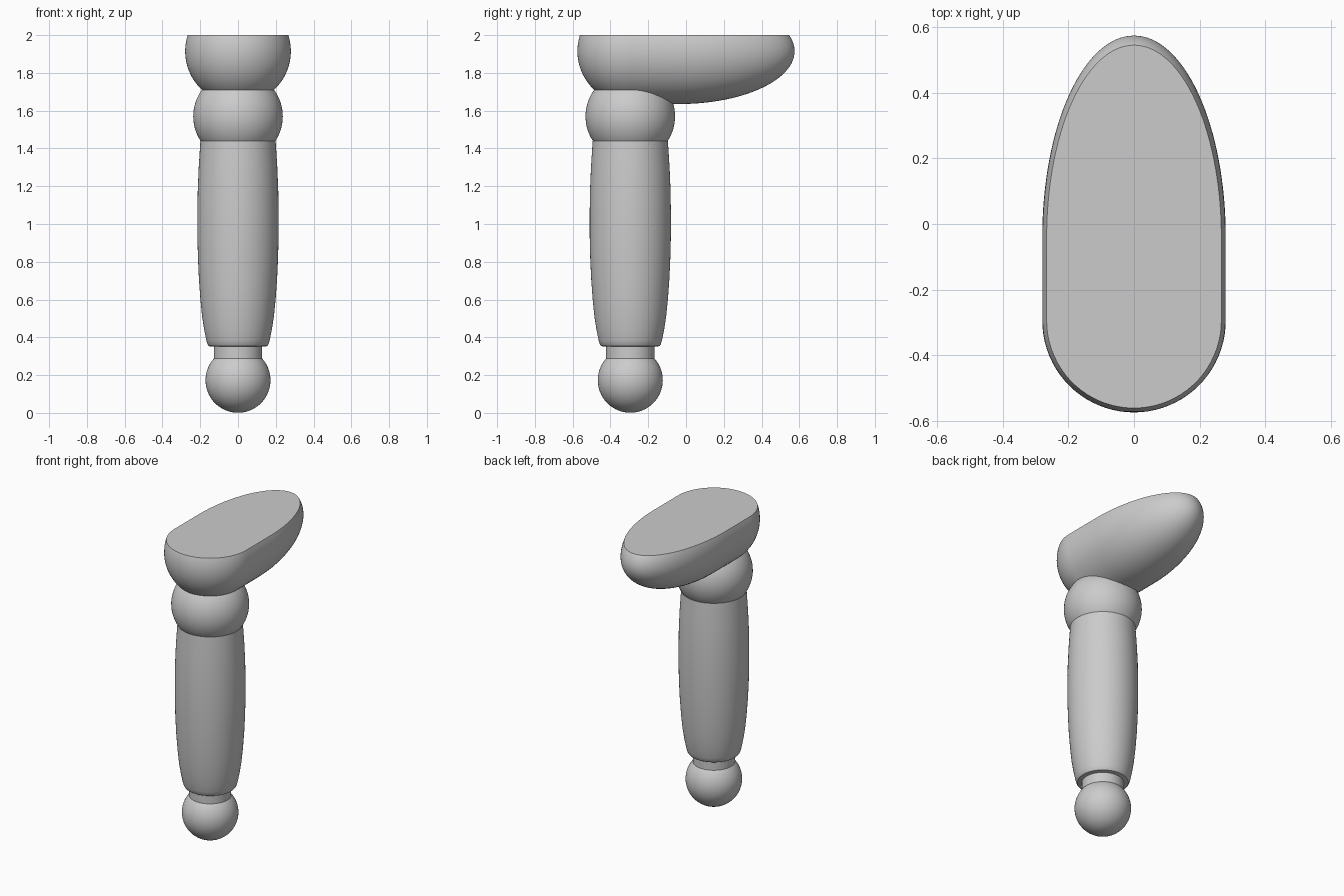
import bpy, bmesh
from math import sin, cos, pi, radians
from mathutils import Matrix, Vector

if "Cube" in bpy.data.objects:
    bpy.data.objects.remove(bpy.data.objects["Cube"])

AXIS_Y = -0.295      # shared vertical axis of the leg
SEGMENTS = 64

grey = bpy.data.materials.new("plain grey")
grey.use_nodes = True
grey.diffuse_color = (0.6, 0.6, 0.6, 1)
grey.node_tree.nodes["Principled BSDF"].inputs["Base Color"].default_value = (0.6, 0.6, 0.6, 1)


def arc(radius, length, centre, start, end, steps=20):
    """Elliptical arc as (radius, height) points; angles run from the bottom pole."""
    angles = [radians(start + (end - start) * i / steps) for i in range(steps + 1)]
    return [(radius * sin(a), centre - length * cos(a)) for a in angles]


def lathe(name, profile, matrix, cut_height=None):
    """Spin a profile round z, place it and optionally slice it flat on top."""
    bm = bmesh.new()
    verts = [bm.verts.new((r, 0, z)) for r, z in profile]
    edges = [bm.edges.new(pair) for pair in zip(verts, verts[1:])]
    bmesh.ops.spin(bm, geom=verts + edges, cent=(0, 0, 0), axis=(0, 0, 1),
                   angle=2 * pi, steps=SEGMENTS)
    bmesh.ops.remove_doubles(bm, verts=bm.verts, dist=0.0005)
    bm.transform(matrix)
    if cut_height is not None:
        bmesh.ops.bisect_plane(bm, geom=bm.verts[:] + bm.edges[:] + bm.faces[:],
                               plane_co=(0, 0, cut_height), plane_no=(0, 0, 1),
                               clear_outer=True)
        rim = [e for e in bm.edges if e.is_boundary]
        bmesh.ops.contextual_create(bm, geom=rim)
    bmesh.ops.recalc_face_normals(bm, faces=bm.faces)
    mesh = bpy.data.meshes.new(name)
    bm.to_mesh(mesh)
    bm.free()
    mesh.materials.append(grey)
    obj = bpy.data.objects.new(name, mesh)
    bpy.context.collection.objects.link(obj)
    bpy.ops.object.select_all(action="DESELECT")
    obj.select_set(True)
    bpy.context.view_layer.objects.active = obj
    bpy.ops.object.shade_smooth_by_angle(angle=radians(35))
    return obj


upright = Matrix.Translation((0, AXIS_Y, 0))

# Ball joint at the lower end, with its short neck
lathe("ball_joint", arc(0.172, 0.172, 0.173, 0, 180, 40), upright)
lathe("neck", [(0, 0.25), (0.128, 0.25), (0.128, 0.38), (0, 0.38)], upright)

# Gently swelling shaft with a rounded lower rim
lathe("shaft", [(0, 0.352), (0.146, 0.352), (0.155, 0.354), (0.161, 0.362),
                (0.168, 0.385), (0.179, 0.44), (0.19, 0.51), (0.199, 0.6),
                (0.207, 0.71), (0.212, 0.82), (0.215, 0.94), (0.215, 1.06),
                (0.213, 1.18), (0.208, 1.3), (0.199, 1.44), (0, 1.44)], upright)

# Ankle
lathe("ankle", arc(0.237, 0.237, 1.57, 0, 180, 40), upright)

# Foot: round heel, straight middle and long tapering toe, sliced flat
heel = arc(0.28, 0.28, AXIS_Y, 0, 90)
toe = arc(0.28, 0.615, -0.04, 90, 180, 32)
along_y = Matrix.Translation((0, 0, 1.915)) @ Matrix.Rotation(radians(-90), 4, "X")
lathe("foot", heel + toe, along_y, cut_height=2.0)
